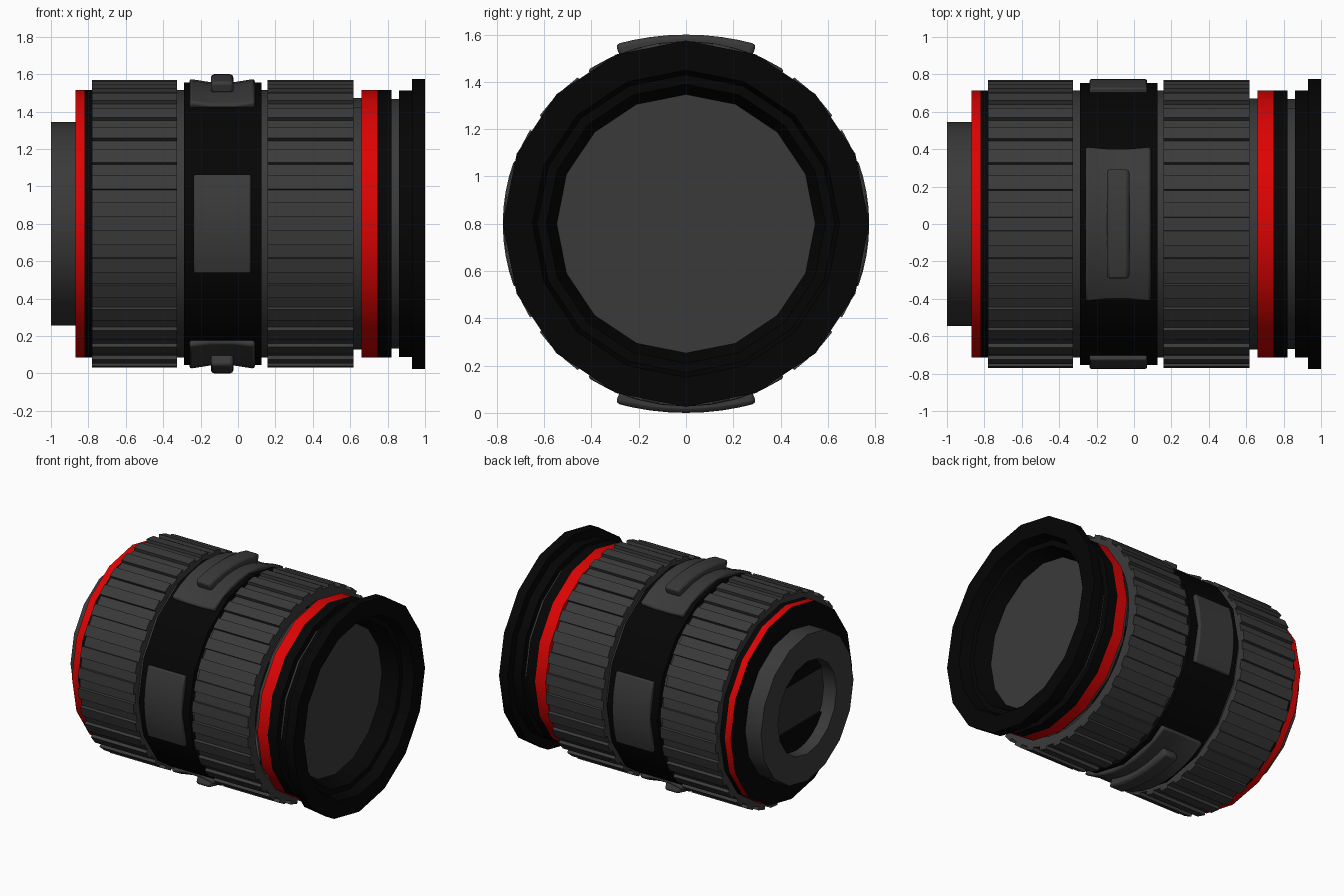
import bpy, bmesh, math

if "Cube" in bpy.data.objects:
    bpy.data.objects.remove(bpy.data.objects["Cube"])

CZ = 0.8      # height of the barrel axis (runs along x)
SIDES = 16


def material(name, col):
    m = bpy.data.materials.new(name)
    m.diffuse_color = (*col, 1)
    m.use_nodes = True
    m.node_tree.nodes["Principled BSDF"].inputs["Base Color"].default_value = m.diffuse_color
    return m


GREY = material("rubber_grey", (0.042, 0.042, 0.042))
DARK = material("recess_grey", (0.026, 0.026, 0.026))
BLACK = material("black", (0.0015, 0.0015, 0.0015))
RED = material("red", (0.72, 0.001, 0.001))


def point(x, r, a):
    """Point at axial position x, radius r, angle a from the top."""
    return (x, r * math.sin(a), CZ + r * math.cos(a))


def finish(name, bm, mats, smooth=True):
    bmesh.ops.recalc_face_normals(bm, faces=bm.faces)
    me = bpy.data.meshes.new(name)
    bm.to_mesh(me)
    bm.free()
    ob = bpy.data.objects.new(name, me)
    bpy.context.collection.objects.link(ob)
    for m in mats:
        me.materials.append(m)
    if smooth:
        bpy.ops.object.select_all(action='DESELECT')
        ob.select_set(True)
        bpy.context.view_layer.objects.active = ob
        bpy.ops.object.shade_smooth_by_angle(angle=math.radians(30))
    return ob


def lathe(name, prof, mats, idx=None, cap=False):
    """Revolve an (x, radius) profile; idx gives a material per segment."""
    bm = bmesh.new()
    loops = [[bm.verts.new(point(x, r, 2 * math.pi * i / SIDES)) for i in range(SIDES)]
             for x, r in prof]
    for k in range(len(loops) - 1):
        for i in range(SIDES):
            j = (i + 1) % SIDES
            f = bm.faces.new((loops[k][i], loops[k][j], loops[k + 1][j], loops[k + 1][i]))
            f.material_index = idx[k] if idx else 0
    if cap:
        f = bm.faces.new(loops[-1])
        f.material_index = len(mats) - 1
    return finish(name, bm, mats)


def grip(name, x0, x1, n=32):
    """Ribbed ring: alternating ridge and groove outline, with end walls."""
    step = 2 * math.pi / n
    outline = []
    for i in range(n):
        c = (i + 0.5) * step
        h = step * 0.26
        outline += [(0.747, c - h), (0.77, c - h), (0.77, c + h), (0.747, c + h)]
    bm = bmesh.new()
    rings = []
    for x, rad in ((x0, 0.68), (x0, None), (x1, None), (x1, 0.68)):
        rings.append([bm.verts.new(point(x, rad or r, a)) for r, a in outline])
    for A, B in zip(rings, rings[1:]):
        for i in range(len(A)):
            j = (i + 1) % len(A)
            bm.faces.new((A[i], A[j], B[j], B[i]))
    bmesh.ops.remove_doubles(bm, verts=bm.verts, dist=1e-5)
    return finish(name, bm, [GREY], smooth=False)


def curved_plate(name, prof, centre, half, mat, n=8, drop=0.0, bevel=0.014):
    """Sweep a closed (x, radius) section round the barrel over +-half."""
    bm = bmesh.new()
    rows = []
    for i in range(n + 1):
        t = -1 + 2 * i / n
        rows.append([bm.verts.new(point(x, r + drop * t * t, centre + t * half))
                     for x, r in prof])
    m = len(prof)
    for A, B in zip(rows, rows[1:]):
        for k in range(m):
            l = (k + 1) % m
            bm.faces.new((A[k], A[l], B[l], B[k]))
    bm.faces.new(rows[0])
    bm.faces.new(rows[-1])
    ob = finish(name, bm, [mat])
    b = ob.modifiers.new("soft_edges", 'BEVEL')
    b.width = bevel
    b.segments = 2
    b.limit_method = 'ANGLE'
    b.angle_limit = math.radians(50)
    return ob


# rear mount with recessed opening
lathe("rear_mount", [(-0.87, 0.545), (-1, 0.545), (-1, 0.345), (-0.895, 0.345)],
      [GREY, DARK], cap=True)
# two black baffles inside the opening
for name, s in (("upper_baffle", 1), ("lower_baffle", -1)):
    bm = bmesh.new()
    a0 = math.acos(0.167 / 0.343)
    vs = []
    for i in range(9):
        a = -a0 + 2 * a0 * i / 8
        vs.append(bm.verts.new((-0.912, 0.341 * math.sin(a), CZ + s * 0.341 * math.cos(a))))
    f = bm.faces.new(vs)
    ext = bmesh.ops.extrude_face_region(bm, geom=[f])
    for v in ext["geom"]:
        if isinstance(v, bmesh.types.BMVert):
            v.co.x += 0.016
    finish(name, bm, [BLACK], smooth=False)

# rear body ring: black back plate, red stripe, black collar
lathe("rear_ring", [(-0.87, 0.5), (-0.87, 0.715), (-0.82, 0.715), (-0.78, 0.715)],
      [BLACK, RED], [0, 1, 0])
grip("rear_grip", -0.78, -0.325)
lathe("rear_collar", [(-0.325, 0.715), (-0.29, 0.715)], [GREY])
# middle band carrying the switch plates
lathe("middle_band", [(-0.29, 0.68), (-0.29, 0.755), (0.125, 0.755), (0.125, 0.68)], [BLACK])
lathe("middle_collar", [(0.125, 0.715), (0.158, 0.715)], [GREY])
grip("front_grip", 0.158, 0.618)
lathe("front_collar", [(0.615, 0.672), (0.66, 0.672)], [GREY])
# front red stripe and black ring
lathe("front_ring", [(0.66, 0.66), (0.66, 0.715), (0.745, 0.715), (0.82, 0.715), (0.82, 0.65)],
      [BLACK, RED], [1, 1, 0, 0])
lathe("neck", [(0.82, 0.667), (0.86, 0.667)], [GREY])
# flared front rim with stepped interior, ending in the deep glass disc
lathe("front_rim", [(0.86, 0.65), (0.86, 0.713), (0.93, 0.713), (0.93, 0.775), (1, 0.775),
                    (1, 0.65), (0.92, 0.63), (0.92, 0.59), (0.805, 0.547)],
      [BLACK, GREY], cap=True)

# top and bottom switch plates (dished across) with a raised slider bar
dish = [(-0.26, 0.715), (-0.26, 0.775), (-0.145, 0.757), (-0.025, 0.757),
        (0.09, 0.775), (0.09, 0.715)]
bar = [(-0.145, 0.73), (-0.145, 0.8), (-0.025, 0.8), (-0.025, 0.73)]
for name, c in (("top", 0), ("bottom", math.pi)):
    curved_plate(name + "_plate", dish, c, math.radians(32.6), GREY)
    curved_plate(name + "_slider", bar, c, math.radians(21.5), GREY, drop=0.016, bevel=0.018)

# side plates at front and back
side = [(-0.237, 0.73), (-0.237, 0.775), (0.07, 0.775), (0.07, 0.73)]
for name, c in (("back_plate", math.pi / 2), ("front_plate", -math.pi / 2)):
    curved_plate(name, side, c, math.radians(20.2), GREY, bevel=0.01)
